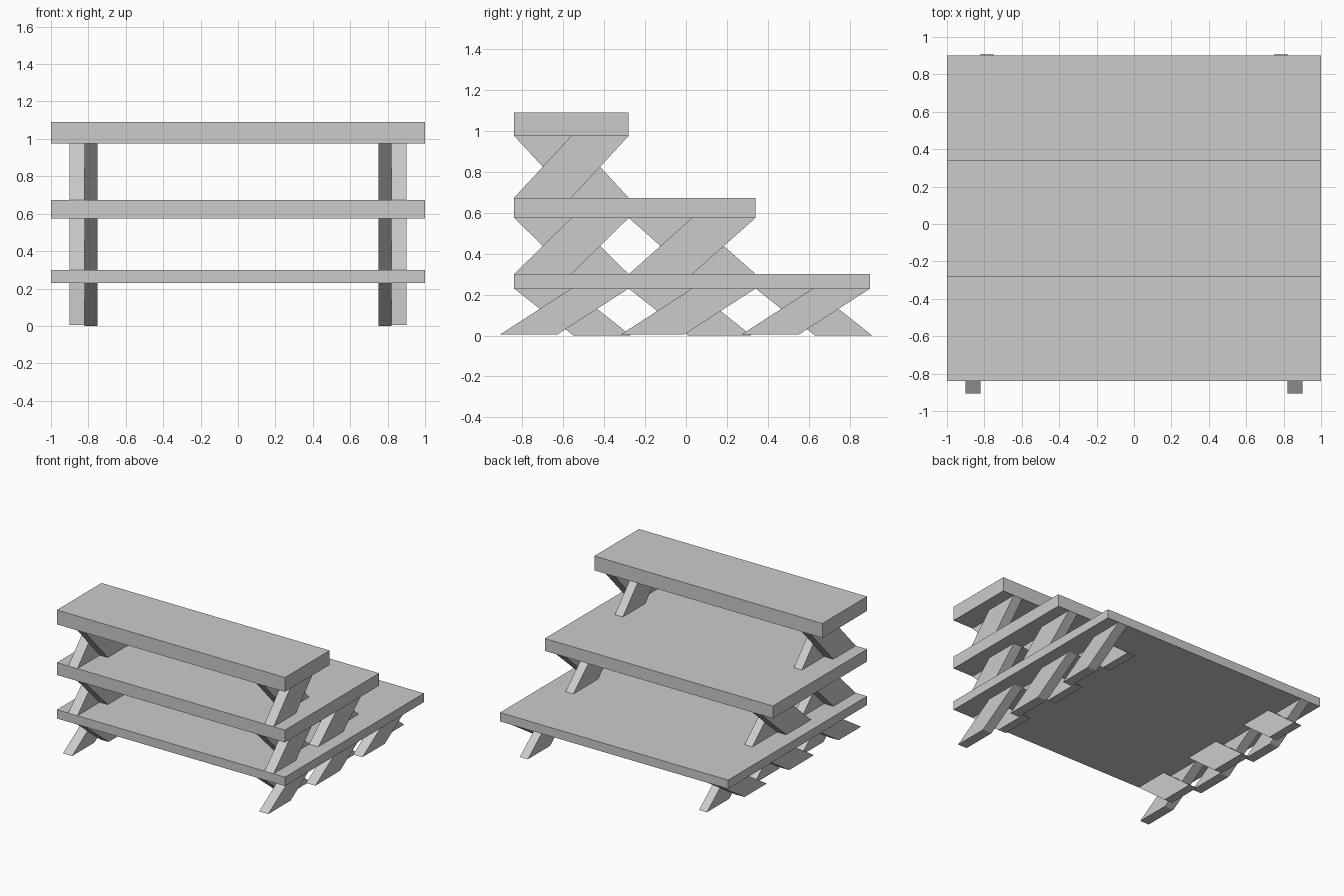
import bpy

if "Cube" in bpy.data.objects:
    bpy.data.objects.remove(bpy.data.objects["Cube"], do_unlink=True)

# Single plain grey
GREY = (0.6, 0.6, 0.6, 1)
grey = bpy.data.materials.new("plain_grey")
grey.use_nodes = True
grey.diffuse_color = GREY
grey.node_tree.nodes["Principled BSDF"].inputs["Base Color"].default_value = GREY


def prism(name, x0, x1, profile):
    """Extrude a four-point (y, z) profile from x0 to x1."""
    verts = [(x, y, z) for x in (x0, x1) for y, z in profile]
    faces = [(3, 2, 1, 0), (4, 5, 6, 7)]
    faces += [(i, (i + 1) % 4, (i + 1) % 4 + 4, i + 4) for i in range(4)]
    mesh = bpy.data.meshes.new(name)
    mesh.from_pydata(verts, [], faces)
    mesh.materials.append(grey)
    obj = bpy.data.objects.new(name, mesh)
    bpy.context.collection.objects.link(obj)
    return obj


def bar(name, x0, x1, bottom, top, width, z0, z1):
    """Slanted brace with level ends, mirrored to the other side."""
    obj = prism(name, x0, x1, [(bottom, z0), (bottom + width, z0),
                               (top + width, z1), (top, z1)])
    obj.modifiers.new("mirror", 'MIRROR').use_axis[0] = True


# Shelf ends along y; each gap between them is one crossed brace bay
bays = [-0.84, -0.28, 0.34, 0.90]
shelves = [("bottom", 0.23, 0.30, 3), ("middle", 0.575, 0.673, 2), ("top", 0.976, 1.09, 1)]

floor = 0
for level, z0, z1, count in shelves:
    # Shelf board
    front, back = bays[0], bays[count]
    prism(level + "_shelf", -1, 1, [(front, z0), (back, z0), (back, z1), (front, z1)])

    # Crossed braces; the feet of the lowest level splay wider
    ground = level == "bottom"
    for i in range(count):
        start, end = bays[i], bays[i + 1]
        half = (end - start) / 2
        mid = start + half
        bar(f"{level}_outer_brace_{i + 1}", 0.82, 0.90,
            mid - 0.347 if ground else start, mid, half, floor + 0.006 * ground, z0)
        bar(f"{level}_inner_brace_{i + 1}", 0.75, 0.82,
            start + 0.29 if ground else mid, start, half, floor, z0)
    floor = z1
